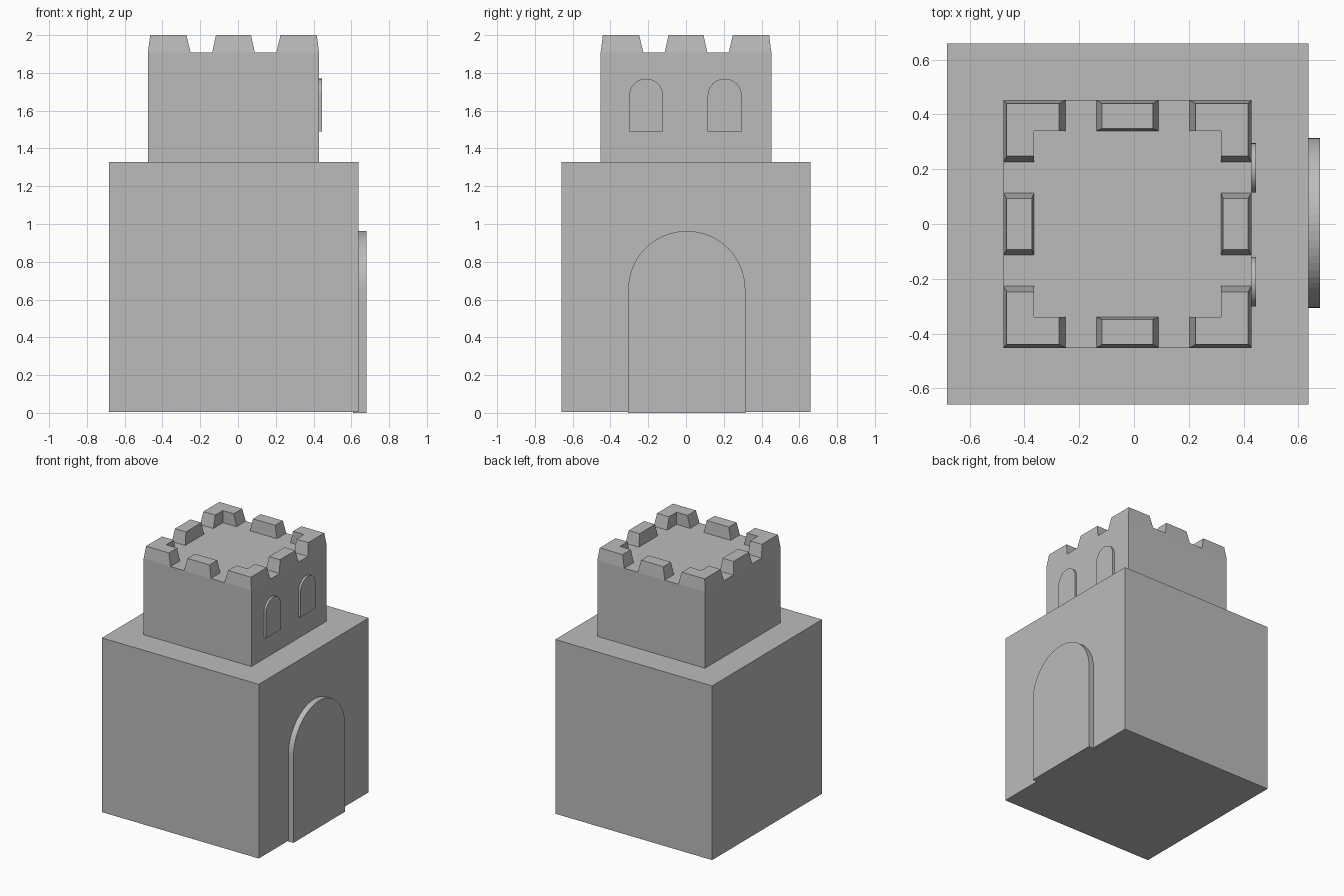
import bpy, bmesh, math

if "Cube" in bpy.data.objects:
    bpy.data.objects.remove(bpy.data.objects["Cube"])

stone = bpy.data.materials.new("grey stone")
stone.diffuse_color = (0.5, 0.5, 0.5, 1)
stone.use_nodes = True
stone.node_tree.nodes["Principled BSDF"].inputs["Base Color"].default_value = stone.diffuse_color

CX = -0.024          # keep centre along x
HX, HY = 0.453, 0.452  # keep half sizes
ROOF, TOP = 1.907, 2.0


def loft(bm, lower, upper):
    """Close a solid between two matching loops of points."""
    a = [bm.verts.new(p) for p in lower]
    b = [bm.verts.new(p) for p in upper]
    bm.faces.new(a[::-1])
    bm.faces.new(b)
    n = len(a)
    for i in range(n):
        bm.faces.new((a[i], a[(i + 1) % n], b[(i + 1) % n], b[i]))


def finish(name, bm):
    bmesh.ops.recalc_face_normals(bm, faces=bm.faces[:])
    mesh = bpy.data.meshes.new(name)
    bm.to_mesh(mesh)
    bm.free()
    mesh.materials.append(stone)
    obj = bpy.data.objects.new(name, mesh)
    bpy.context.collection.objects.link(obj)
    return obj


def block(name, x0, x1, y0, y1, z0, z1):
    bm = bmesh.new()
    pts = [(x0, y0), (x1, y0), (x1, y1), (x0, y1)]
    loft(bm, [(x, y, z0) for x, y in pts], [(x, y, z1) for x, y in pts])
    finish(name, bm)


def arch_panel(name, x0, x1, yc, r, z0, z1, steps=32):
    """Round-topped plate facing +x."""
    pts = [(yc - r, z0), (yc + r, z0)]
    for i in range(steps + 1):
        t = math.pi * i / steps
        pts.append((yc + r * math.cos(t), z1 - r + r * math.sin(t)))
    bm = bmesh.new()
    loft(bm, [(x0, y, z) for y, z in pts], [(x1, y, z) for y, z in pts])
    finish(name, bm)


# Main walls
block("lower_tower", -0.682, 0.637, -0.66, 0.66, 0.005, 1.329)
block("upper_tower", CX - HX, CX + HX, -HY, HY, 1.329, ROOF)

# Door and windows
arch_panel("door", 0.61, 0.68, 0.004, 0.31, 0.0, 0.963)
for side, yc in (("left", -0.211), ("right", 0.205)):
    arch_panel("window_" + side, 0.41, 0.445, yc, 0.09, 1.49, 1.769)

# Corner battlements: L shapes with sloped outer sides and ends
L, T, O, E = 0.226, 0.112, 0.012, 0.022  # length, thickness, outer and end slopes
bm = bmesh.new()
low = [(0, 0), (L, 0), (L, T), (T, T), (T, L), (0, L)]
high = [(O, O), (L - E, O), (L - E, T), (T, T), (T, L - E), (O, L - E)]
for sx in (-1, 1):
    for sy in (-1, 1):
        loft(bm, [(CX + sx * (HX - u), sy * (HY - v), ROOF) for u, v in low],
             [(CX + sx * (HX - u), sy * (HY - v), TOP) for u, v in high])
finish("corner_battlements", bm)

# Middle battlements: one tapered block per side
bm = bmesh.new()
H, S = 0.113, 0.02   # half length, end slope
for s in (-1, 1):
    for along_x in (True, False):
        half = HY if along_x else HX
        rings = []
        for z, end, out, inn in ((ROOF, H, 0, T), (TOP, H - S, O, T - 0.008)):
            pts = [(-end, half - out), (end, half - out), (end, half - inn), (-end, half - inn)]
            rings.append([(CX + u, s * v, z) if along_x else (CX + s * v, u, z) for u, v in pts])
        loft(bm, *rings)
finish("middle_battlements", bm)
